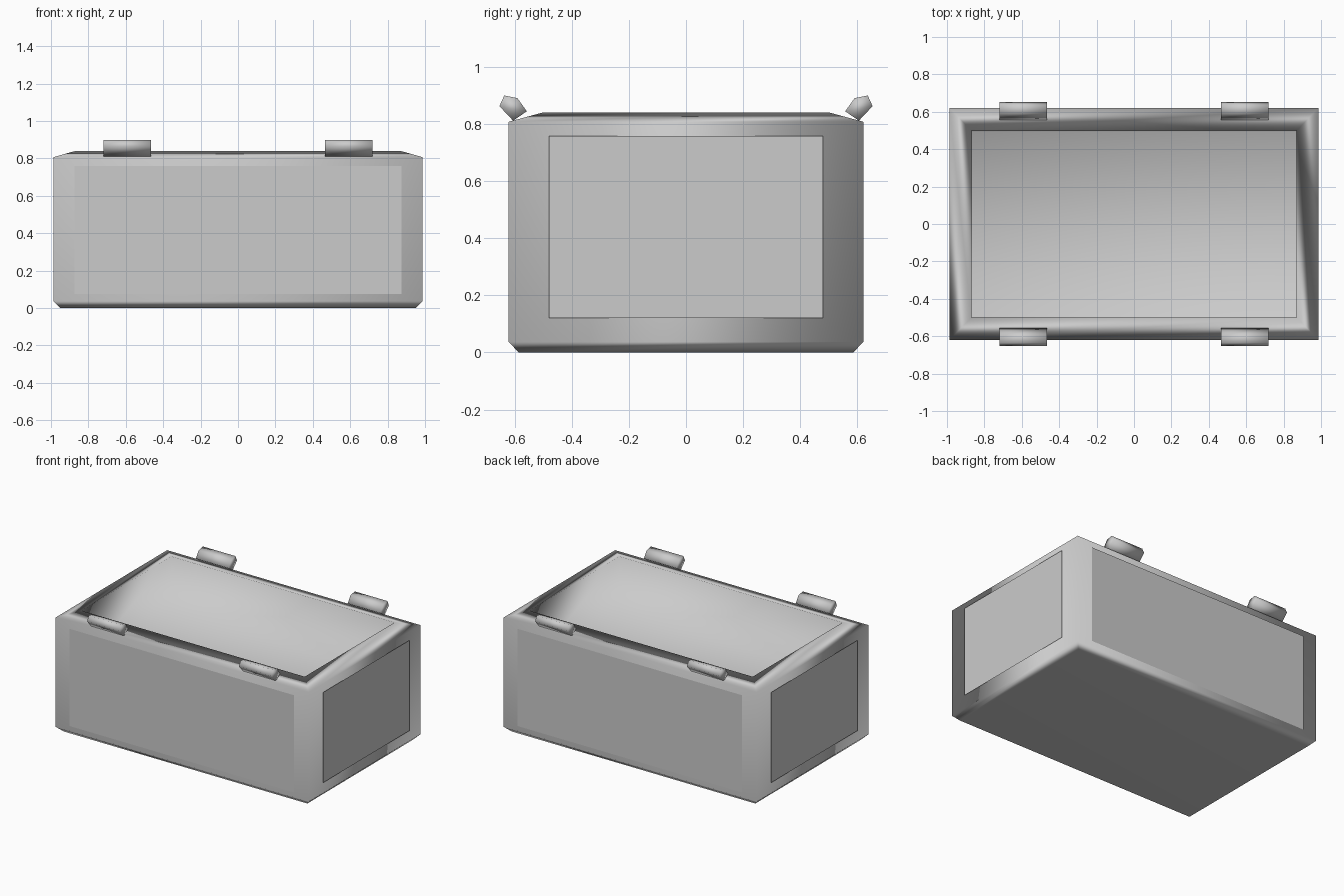
import bpy, bmesh, math

if "Cube" in bpy.data.objects:
    bpy.data.objects.remove(bpy.data.objects["Cube"])

HX, HY = 0.987, 0.621  # half width and half depth of the body


def finish(bm, name, angle, recalc=True):
    if recalc:
        bmesh.ops.recalc_face_normals(bm, faces=bm.faces[:])
    mesh = bpy.data.meshes.new(name)
    bm.to_mesh(mesh)
    bm.free()
    ob = bpy.data.objects.new(name, mesh)
    bpy.context.collection.objects.link(ob)
    bpy.ops.object.select_all(action='DESELECT')
    ob.select_set(True)
    bpy.context.view_layer.objects.active = ob
    bpy.ops.object.shade_smooth_by_angle(angle=angle)
    return ob


def bridge(bm, a, b):
    n = len(a)
    return [bm.faces.new((a[i], a[(i + 1) % n], b[(i + 1) % n], b[i])) for i in range(n)]


# Body: open-topped box, chamfered base, sloped rim, hollow inside
bm = bmesh.new()
levels = [(0.0, 0.95, 0.585), (0.037, HX, HY), (0.807, HX, HY),
          (0.84, 0.87, 0.50), (0.45, 0.865, 0.495)]
rings = [[bm.verts.new((sx * x, sy * y, z))
          for sx, sy in ((-1, -1), (1, -1), (1, 1), (-1, 1))] for z, x, y in levels]
for a, b in zip(rings, rings[1:]):
    bridge(bm, a, b)
bm.faces.new(rings[0][::-1])
bm.faces.new(rings[-1])
body = finish(bm, "box_body", math.pi)
body.modifiers.new("area_shading", 'WEIGHTED_NORMAL').mode = 'FACE_AREA'


# Thin flat panels just proud of each wall
def panel(name, half, low, high, offset, turn):
    bm = bmesh.new()
    c, s = math.cos(turn), math.sin(turn)
    corners = ((-half, low), (half, low), (half, high), (-half, high))
    bm.faces.new([bm.verts.new((c * u + s * offset, s * u - c * offset, z)) for u, z in corners])
    finish(bm, name, 0.5, recalc=False)


for i, name in enumerate(("front_panel", "right_panel", "back_panel", "left_panel")):
    size = (0.48, 0.12, 0.757, 1.0) if i % 2 else (0.875, 0.075, 0.76, 0.628)
    panel(name, *size, i * math.pi / 2)

# Latches: tilted five-sided prisms along both long top edges
PROFILE = [(0.605, 0.811), (0.653, 0.862), (0.636, 0.899), (0.590, 0.890), (0.557, 0.844)]


def latch(name, x, side):
    bm = bmesh.new()
    ends = [[bm.verts.new((x + dx, side * y, z)) for y, z in PROFILE] for dx in (-0.127, 0.127)]
    bridge(bm, *ends)
    for e in ends:
        bm.faces.new(e)
    finish(bm, name, math.pi)


for side, label in ((-1, "front"), (1, "back")):
    for x, hand in ((-0.592, "left"), (0.592, "right")):
        latch(f"{label}_latch_{hand}", x, side)
